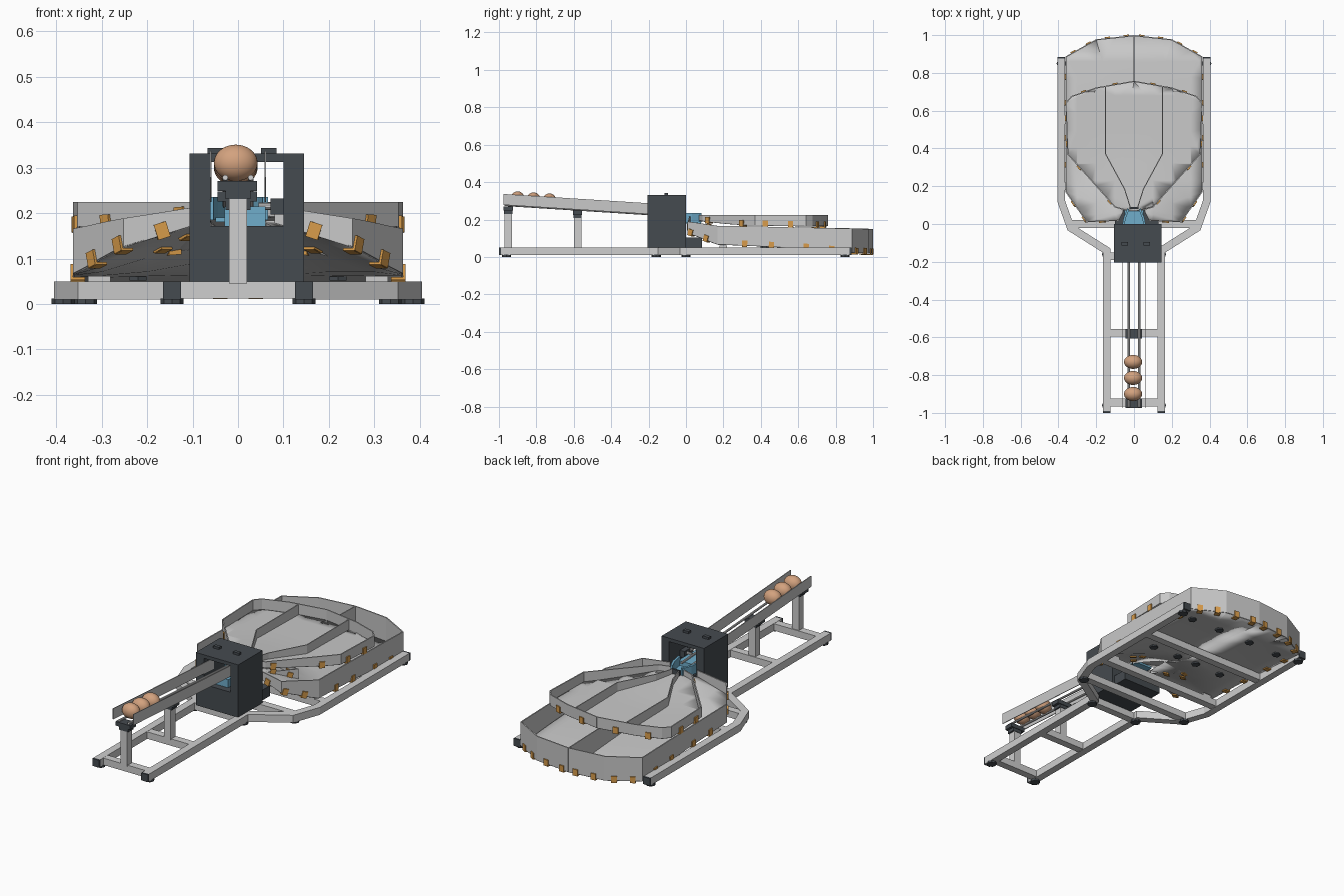
import bpy, bmesh, math
from mathutils import Vector, Matrix

if "Cube" in bpy.data.objects:
    bpy.data.objects.remove(bpy.data.objects["Cube"])


def material(name, rgb):
    m = bpy.data.materials.new(name)
    m.use_nodes = True
    m.diffuse_color = (*rgb, 1)
    m.node_tree.nodes["Principled BSDF"].inputs["Base Color"].default_value = (*rgb, 1)
    return m


FRAME = material("light grey frame", (0.62, 0.62, 0.62))
TRAY = material("pale grey sheet", (0.58, 0.58, 0.58))
DARK = material("charcoal", (0.06, 0.07, 0.08))
BLUE = material("sky blue", (0.16, 0.42, 0.60))
SHELL = material("brown eggshell", (0.65, 0.36, 0.21))
ORANGE = material("amber bracket", (0.68, 0.33, 0.07))


def finish(bm, name, mat, smooth=False):
    bmesh.ops.recalc_face_normals(bm, faces=bm.faces)
    me = bpy.data.meshes.new(name)
    bm.to_mesh(me)
    bm.free()
    me.materials.append(mat)
    if smooth:
        me.shade_smooth()
    ob = bpy.data.objects.new(name, me)
    bpy.context.collection.objects.link(ob)
    return ob


def box(name, lo, hi, mat):
    """Axis-aligned box between two corners."""
    lo, hi = Vector(lo), Vector(hi)
    bm = bmesh.new()
    bmesh.ops.create_cube(bm, size=1, matrix=Matrix.Translation((lo + hi) / 2) @ Matrix.Diagonal((*(hi - lo), 1)))
    return finish(bm, name, mat)


def rod(name, a, b, r, mat, sides=10):
    a, b = Vector(a), Vector(b)
    bm = bmesh.new()
    turn = (b - a).to_track_quat("Z", "Y").to_matrix().to_4x4()
    bmesh.ops.create_cone(bm, cap_ends=True, segments=sides, radius1=r, radius2=r, depth=(b - a).length,
                          matrix=Matrix.Translation((a + b) / 2) @ turn)
    return finish(bm, name, mat)


def strip(name, path, width, low, high, mat):
    """Mitred bar along a plan path, its bottom and top given by functions of x, y."""
    pts = [Vector(p) for p in path]
    bm = bmesh.new()
    rings = []
    for i, p in enumerate(pts):
        before = (p - pts[i - 1]).normalized() if i else (pts[1] - p).normalized()
        after = (pts[i + 1] - p).normalized() if i < len(pts) - 1 else before
        n = (before + after).normalized()
        side = Vector((-n.y, n.x)) * width / 2 / max(n.dot(before), 0.5)
        z0, z1 = low(*p), high(*p)
        l, r = p + side, p - side
        rings.append([bm.verts.new((q.x, q.y, z)) for q, z in ((l, z0), (r, z0), (r, z1), (l, z1))])
    for a, b in zip(rings, rings[1:]):
        for k in range(4):
            bm.faces.new((a[k], a[(k + 1) % 4], b[(k + 1) % 4], b[k]))
    bm.faces.new(rings[0])
    bm.faces.new(rings[-1])
    return finish(bm, name, mat)


def flat(z):
    return lambda x, y: z


def ramp(steps):
    """Piecewise height by distance from the outlet of the sorter."""
    def height(x, y):
        d = min(max(math.hypot(x, y), steps[0][0]), steps[-1][0])
        for (a, za), (b, zb) in zip(steps, steps[1:]):
            if d <= b:
                return za + (zb - za) * (d - a) / (b - a)
    return height


def mirrored(path, s):
    return [(x * s, y) for x, y in path]


def finer(path, n=4):
    out = [path[0]]
    for (ax, ay), (bx, by) in zip(path, path[1:]):
        out += [(ax + (bx - ax) * k / n, ay + (by - ay) * k / n) for k in range(1, n + 1)]
    return out


def floor(name, half, height):
    """Sheet floor from a half outline, cut finely enough to follow the slope."""
    loop = half + [(-x, y) for x, y in reversed(half) if x > 0]
    bm = bmesh.new()
    bm.faces.new([bm.verts.new((x, y, 0)) for x, y in loop])
    bmesh.ops.triangulate(bm, faces=bm.faces)
    for axis, count in ((0, 7), (1, 10)):
        for k in range(count):
            co = Vector((0, 0, 0))
            co[axis] = -0.3 + 0.1 * k if axis == 0 else 0.05 + 0.09 * k
            no = Vector((1 - axis, axis, 0))
            bmesh.ops.bisect_plane(bm, geom=bm.verts[:] + bm.edges[:] + bm.faces[:], plane_co=co, plane_no=no)
    bmesh.ops.triangulate(bm, faces=bm.faces)
    for v in bm.verts:
        v.co.z = height(v.co.x, v.co.y)
    ob = finish(bm, name, TRAY, True)
    thick = ob.modifiers.new("sheet", "SOLIDIFY")
    thick.thickness, thick.offset = 0.005, 0
    return ob


def brackets(name, path, height, fractions):
    """Angle brackets on the outside of a wall, one plate and one foot each."""
    for (ax, ay), (bx, by), ts in zip(path, path[1:], fractions):
        for t in ts:
            x, y = ax + (bx - ax) * t, ay + (by - ay) * t
            d = Vector((bx - ax, by - ay, height(bx, by) - height(ax, ay))).normalized()
            out = Vector((d.y, -d.x, 0)).normalized()
            if out.dot(Vector((x, y - 0.4, 0))) < 0:
                out = -out
            up = out.cross(d)
            up = up if up.z > 0 else -up
            turn = Matrix((d, out, up)).transposed().to_4x4()
            at = Matrix.Translation((x, y, height(x, y))) @ turn
            bm = bmesh.new()
            for pos, size in (((0, 0.006, 0.008), (0.028, 0.006, 0.034)), ((0, -0.008, -0.007), (0.028, 0.03, 0.006))):
                bmesh.ops.create_cube(bm, size=1, matrix=at @ Matrix.Translation(pos) @ Matrix.Diagonal((*size, 1)))
            finish(bm, name, ORANGE)


# Base frame: two bent side rails with end caps, feet and cross bars
rail = [(0.145, -0.99), (0.145, -0.14), (0.335, -0.02), (0.385, 0.12), (0.385, 0.875)]
for s in (1, -1):
    strip("side_rail", mirrored(rail, s), 0.04, flat(0.01), flat(0.05), FRAME)
    for x, y in (rail[0], rail[-1]):
        end = math.copysign(0.01, y)
        box("rail_end_cap", (s * x - 0.02, y, 0.01), (s * x + 0.02, y + end, 0.05), DARK)
    for x, y in ((0.145, -0.96), (0.335, 0.0), (0.385, 0.85), (0.145, -0.16)):
        rod("foot", (s * x, y, 0), (s * x, y, 0.012), 0.025, DARK, 8)
    box("tray_spacer", (s * 0.28, 0.18, 0.045), (s * 0.33, 0.22, 0.062), FRAME)
for y, w in ((-0.945, 0.13), (-0.575, 0.13), (-0.17, 0.13), (0.0, 0.33), (0.2, 0.37), (0.55, 0.37)):
    box("cross_bar", (-w, y - 0.02, 0.012), (w, y + 0.02, 0.049), FRAME)


# Feed ramp: posts, saddles, rods and side guides
def slope(x, y):
    return 0.278 - (y + 0.97) * 0.0636


for y in (-0.95, -0.58):
    top = slope(0, y) - 0.006
    box("ramp_post", (-0.02, y - 0.02, 0.045), (0.02, y + 0.02, top - 0.02), FRAME)
    box("ramp_saddle", (-0.045, y - 0.025, top - 0.022), (0.042, y + 0.025, top), DARK)
    box("saddle_clamp", (-0.028, y - 0.022, top - 0.04), (0.028, y + 0.022, top - 0.02), DARK)
for s in (1, -1):
    rod("ramp_rod", (s * 0.028, -0.97, slope(0, -0.97)), (s * 0.028, 0.0, slope(0, 0.0)), 0.006, FRAME)
    strip("ramp_guide", [(s * 0.06, -0.975), (s * 0.06, -0.12)], 0.004, slope,
          lambda x, y: slope(x, y) + 0.058, TRAY)
for y in (-0.90, -0.815, -0.73):
    bm = bmesh.new()
    bmesh.ops.create_uvsphere(bm, u_segments=32, v_segments=18, radius=1,
                              matrix=Matrix.Translation((-0.005, y, slope(0, y) + 0.037)) @ Matrix.Diagonal((0.048, 0.037, 0.04, 1)))
    finish(bm, "egg", SHELL, True)

# Sorter housing, open front to back
box("housing_base", (-0.107, -0.205, 0.048), (0.145, 0.0, 0.172), DARK)
box("housing_right_wall", (-0.107, -0.205, 0.17), (-0.06, 0.0, 0.33), DARK)
box("housing_left_wall", (0.1, -0.205, 0.17), (0.145, 0.0, 0.33), DARK)
box("housing_roof", (-0.107, -0.205, 0.312), (0.145, 0.0, 0.331), DARK)
for x in (-0.05, 0.068):
    box("roof_clip", (x - 0.017, -0.115, 0.33), (x + 0.017, -0.095, 0.343), DARK)
box("control_box", (-0.1, -0.01, 0.05), (0.13, 0.085, 0.105), DARK)

# Tilting sorter mechanism
box("scale_block", (-0.03, -0.17, 0.17), (0.06, -0.02, 0.215), BLUE)
box("servo", (0.072, -0.14, 0.197), (0.102, -0.09, 0.232), DARK)
rod("servo_shaft", (0.045, -0.115, 0.215), (0.08, -0.115, 0.215), 0.008, FRAME)
for s in (1, -1):
    strip("sorter_flap", [(s * 0.06, -0.03), (s * 0.05, 0.03), (s * 0.03, 0.08)], 0.012, flat(0.185), flat(0.235), BLUE)
box("sorter_chute", (-0.05, -0.02, 0.18), (0.05, 0.08, 0.19), BLUE)
box("chute_gate", (-0.025, 0.08, 0.195), (0.025, 0.09, 0.222), DARK)

# Lower collecting tray
low_floor = ramp([(0.08, 0.182), (0.25, 0.127), (0.39, 0.068), (0.75, 0.045), (1.0, 0.02)])
low_top = ramp([(0.08, 0.216), (0.39, 0.166), (1.0, 0.15)])
notch = [(0, 0.26), (0.2, 0.22), (0.06, 0.06)]
outer = [(0.08, 0.02), (0.25, 0.012), (0.36, 0.17), (0.36, 0.885), (0.2, 0.975), (0, 0.997)]
floor("lower_floor", notch + outer, low_floor)
for s in (1, -1):
    strip("lower_outer_wall", finer(mirrored(outer, s)), 0.006, low_floor, low_top, TRAY)
    strip("lower_inner_wall", finer(mirrored(notch, s)), 0.005, low_floor,
          lambda x, y: min(low_top(x, y), 0.163), TRAY)
    brackets("lower_bracket", mirrored(outer, s), low_floor, [(0.5,), (0.08, 0.6), (0.2, 0.4, 0.66, 0.85), (0.25, 0.75), (0.3, 0.8), ])
    brackets("inner_bracket", mirrored(notch, s), low_floor, [(0.7,), (0.2, 0.6)])
    for x, y in ((0.28, 0.8), (0.1, 0.8), (0.22, 0.42), (0.06, 0.42)):
        z = low_floor(x, y)
        rod("floor_pad", (s * x, y, z - 0.011), (s * x, y, z - 0.002), 0.022, DARK, 6)
strip("lower_divider", finer([(0, 0.26), (0, 0.995)]), 0.005, low_floor,
      lambda x, y: min(low_top(x, y), 0.158), TRAY)

# Upper collecting tray with three lanes
up_floor = ramp([(0.08, 0.195), (0.4, 0.172), (0.76, 0.165)])
rim = [(0.03, 0.07), (0.1, 0.09), (0.35, 0.37), (0.36, 0.64), (0.33, 0.675), (0.2, 0.72), (0, 0.755)]
lane = [(0.02, 0.09), (0.05, 0.185), (0.15, 0.37), (0.15, 0.728)]
floor("upper_floor", rim, up_floor)
for s in (1, -1):
    strip("upper_rim", finer(mirrored(rim, s)), 0.006, up_floor, flat(0.224), TRAY)
    strip("lane_divider", finer(mirrored(lane, s)), 0.005, up_floor, flat(0.222), TRAY)
    brackets("upper_bracket", mirrored(rim, s), up_floor, [(), (0.1, 0.75), (0.2, 0.7), (), (0.5,), (0.5,)])
